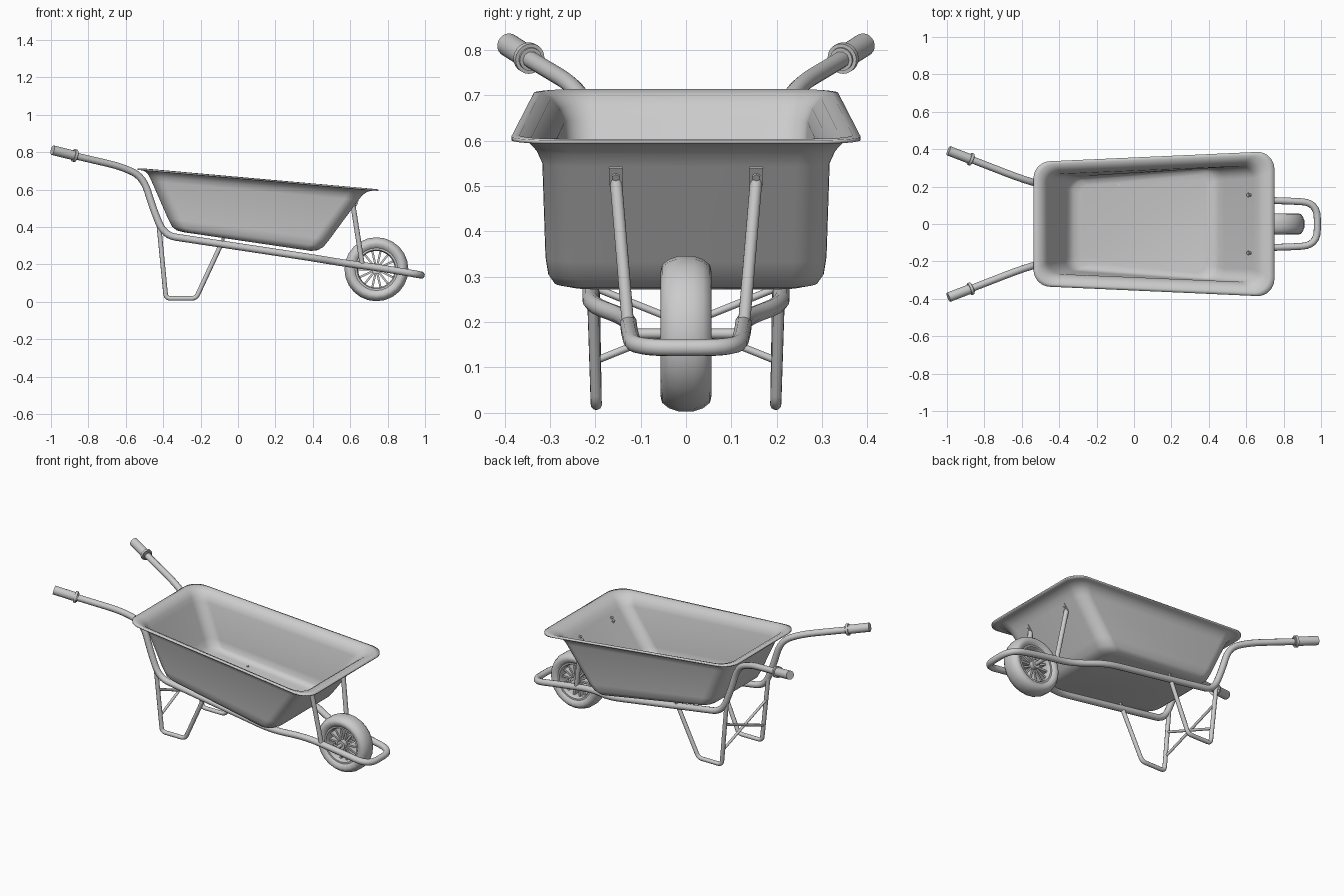
import bpy, bmesh, math
from mathutils import Vector, Matrix

if "Cube" in bpy.data.objects:
    bpy.data.objects.remove(bpy.data.objects["Cube"])

GREY = (0.6, 0.6, 0.6, 1)
grey = bpy.data.materials.new("light grey")
grey.diffuse_color = GREY
grey.use_nodes = True
grey.node_tree.nodes["Principled BSDF"].inputs["Base Color"].default_value = GREY


def activate(obj):
    bpy.ops.object.select_all(action="DESELECT")
    obj.select_set(True)
    bpy.context.view_layer.objects.active = obj


def finish(name, bm, angle=40):
    bmesh.ops.recalc_face_normals(bm, faces=bm.faces)
    mesh = bpy.data.meshes.new(name)
    bm.to_mesh(mesh)
    bm.free()
    obj = bpy.data.objects.new(name, mesh)
    bpy.context.collection.objects.link(obj)
    mesh.materials.append(grey)
    activate(obj)
    bpy.ops.object.shade_smooth_by_angle(angle=math.radians(angle))
    return obj


def fillet(points, r, steps=6):
    """Round every inner corner of a polyline."""
    pts = [Vector(p) for p in points]
    out = [pts[0]]
    for a, b, c in zip(pts, pts[1:], pts[2:]):
        p = b + (a - b).normalized() * min(r, (a - b).length * 0.48)
        q = b + (c - b).normalized() * min(r, (c - b).length * 0.48)
        for i in range(steps + 1):
            t = i / steps
            out.append(p * (1 - t) ** 2 + b * 2 * t * (1 - t) + q * t * t)
    return out + [pts[-1]]


def tube(name, points, radius, bend=0.05):
    curve = bpy.data.curves.new(name, "CURVE")
    curve.dimensions = "3D"
    curve.bevel_depth = radius
    curve.bevel_resolution = 3
    curve.use_fill_caps = True
    path = fillet(points, bend)
    spline = curve.splines.new("POLY")
    spline.points.add(len(path) - 1)
    for sp, p in zip(spline.points, path):
        sp.co = (*p, 1)
    obj = bpy.data.objects.new(name, curve)
    bpy.context.collection.objects.link(obj)
    curve.materials.append(grey)
    activate(obj)
    bpy.ops.object.convert(target="MESH")
    bpy.ops.object.shade_smooth_by_angle(angle=math.radians(45))


def rod(name, a, b, radius, sides=16):
    a, b = Vector(a), Vector(b)
    bm = bmesh.new()
    turn = (b - a).to_track_quat("Z", "Y").to_matrix().to_4x4()
    bmesh.ops.create_cone(bm, cap_ends=True, segments=sides, radius1=radius, radius2=radius,
                          depth=(b - a).length, matrix=Matrix.Translation((a + b) / 2) @ turn)
    return finish(name, bm)


def lathe(name, profile, centre, sides):
    """Revolve a closed (radius, y) profile about the y axis."""
    bm = bmesh.new()
    rings = [[bm.verts.new((centre.x + r * math.cos(a), y, centre.z + r * math.sin(a)))
              for r, y in profile] for a in (math.tau * i / sides for i in range(sides))]
    n = len(profile)
    for i in range(sides):
        for j in range(n):
            k = (j + 1) % n
            bm.faces.new((rings[i - 1][j], rings[i - 1][k], rings[i][k], rings[i][j]))
    return finish(name, bm)


# Tray: stacked rounded outlines (back x, back z, front x, front z, back y, front y, corner)
sections = [
    (-0.537, 0.709, 0.75, 0.597, 0.335, 0.385, 0.09),
    (-0.515, 0.710, 0.725, 0.600, 0.322, 0.368, 0.09),
    (-0.49, 0.698, 0.69, 0.592, 0.300, 0.345, 0.085),
    (-0.472, 0.675, 0.662, 0.573, 0.282, 0.326, 0.075),
    (-0.458, 0.645, 0.64, 0.545, 0.272, 0.313, 0.07),
    (-0.37, 0.445, 0.485, 0.335, 0.258, 0.306, 0.07),
    (-0.35, 0.405, 0.455, 0.297, 0.252, 0.300, 0.07),
    (-0.325, 0.385, 0.425, 0.280, 0.238, 0.288, 0.065),
    (-0.29, 0.376, 0.39, 0.276, 0.210, 0.260, 0.055),
]


def outline(xb, zb, xf, zf, yb, yf, r):
    ring = []
    corners = [(xf, yf, 0), (xb, yb, 1), (xb, -yb, 2), (xf, -yf, 3)]
    for x, y, quarter in corners:
        cx = x - math.copysign(r, x)
        cy = y - math.copysign(r, y)
        for i in range(9):
            a = math.pi / 2 * (quarter + i / 8)
            px = cx + r * math.cos(a)
            t = (px - xb) / (xf - xb)
            ring.append((px, cy + r * math.sin(a), zb + (zf - zb) * t))
    return ring


bm = bmesh.new()
loops = [[bm.verts.new(p) for p in outline(*s)] for s in sections]
for upper, lower in zip(loops, loops[1:]):
    for i in range(len(upper)):
        bm.faces.new((upper[i - 1], upper[i], lower[i], lower[i - 1]))
bm.faces.new(loops[-1])
tray = finish("tray", bm, 50)
shell = tray.modifiers.new("thickness", "SOLIDIFY")
shell.thickness = 0.008
shell.offset = 0

# Frame: one bent tube from handle to handle, looping round the wheel
side = [(-0.87, 0.345, 0.78), (-0.62, 0.248, 0.722), (-0.505, 0.212, 0.665), (-0.455, 0.21, 0.50),
        (-0.395, 0.21, 0.355), (-0.27, 0.21, 0.336), (0.38, 0.21, 0.238), (0.56, 0.128, 0.208),
        (0.78, 0.125, 0.178), (0.98, 0.115, 0.143)]
mirrored = [(x, -y, z) for x, y, z in reversed(side)]
tube("frame_tube", side + mirrored, 0.019, 0.085)

wheel = Vector((0.74, 0, 0.174))
for s, label in ((1, "left"), (-1, "right")):
    # Grips with a collar
    end, start = Vector((-0.992, 0.392 * s, 0.811)), Vector((-0.862, 0.342 * s, 0.779))
    rod(label + "_grip", end, start, 0.026, 20)
    rod(label + "_grip_collar", start.lerp(end, 0.04), start.lerp(end, 0.14), 0.034, 20)
    # Leg bent from one thin tube
    tube(label + "_leg", [(-0.425, 0.205 * s, 0.43), (-0.385, 0.198 * s, 0.018),
                          (-0.225, 0.198 * s, 0.018), (-0.082, 0.208 * s, 0.325)], 0.0125, 0.025)
    # Diagonal brace between the rear legs
    rod(label + "_leg_brace", (-0.396, 0.198 * s, 0.115), (-0.411, -0.2 * s, 0.275), 0.008, 10)
    # Strut holding up the nose of the tray, with flattened tab and bolt
    rod(label + "_front_strut", (0.665, 0.128 * s, 0.195), (0.615, 0.155 * s, 0.515), 0.0135)
    wall = Vector((0.21, 0, -0.155)).normalized()
    spot = Vector((0.625, 0.155 * s, 0.526))
    bm = bmesh.new()
    bmesh.ops.create_cube(bm, size=1)
    bmesh.ops.scale(bm, vec=(0.03, 0.045, 0.006), verts=bm.verts)
    facing = wall.to_track_quat("Z", "Y").to_matrix().to_4x4()
    bmesh.ops.transform(bm, matrix=Matrix.Translation(spot + wall * 0.006) @ facing, verts=bm.verts)
    finish(label + "_strut_tab", bm)
    rod(label + "_nose_bolt", spot - wall * 0.014, spot + wall * 0.014, 0.009, 6)
    rod(label + "_floor_bolt", (-0.08, 0.21 * s, 0.30), (-0.08, 0.21 * s, 0.354), 0.008, 6)

# Wheel: tyre, rim, hub, spokes and axle
half = [(0.112, 0.040), (0.122, 0.050), (0.138, 0.056), (0.152, 0.053), (0.164, 0.038), (0.171, 0.018)]
lathe("tyre", half + [(r, -y) for r, y in reversed(half)], wheel, 24)
rim = [(0.098, 0.030), (0.104, 0.042), (0.115, 0.042), (0.115, -0.042), (0.104, -0.042), (0.098, -0.030)]
lathe("wheel_rim", rim, wheel, 32)
rod("wheel_hub", wheel + Vector((0, -0.045, 0)), wheel + Vector((0, 0.045, 0)), 0.026, 20)
rod("axle", wheel + Vector((0, -0.128, 0)), wheel + Vector((0, 0.128, 0)), 0.011)

bm = bmesh.new()
for i in range(14):
    made = bmesh.ops.create_cube(bm, size=1)["verts"]
    bmesh.ops.scale(bm, vec=(0.086, 0.036, 0.011), verts=made)
    bmesh.ops.translate(bm, vec=(0.062, 0, 0), verts=made)
    bmesh.ops.rotate(bm, matrix=Matrix.Rotation(math.tau * i / 14, 3, "Y"), verts=made)
bmesh.ops.translate(bm, vec=wheel, verts=bm.verts)
finish("wheel_spokes", bm)
